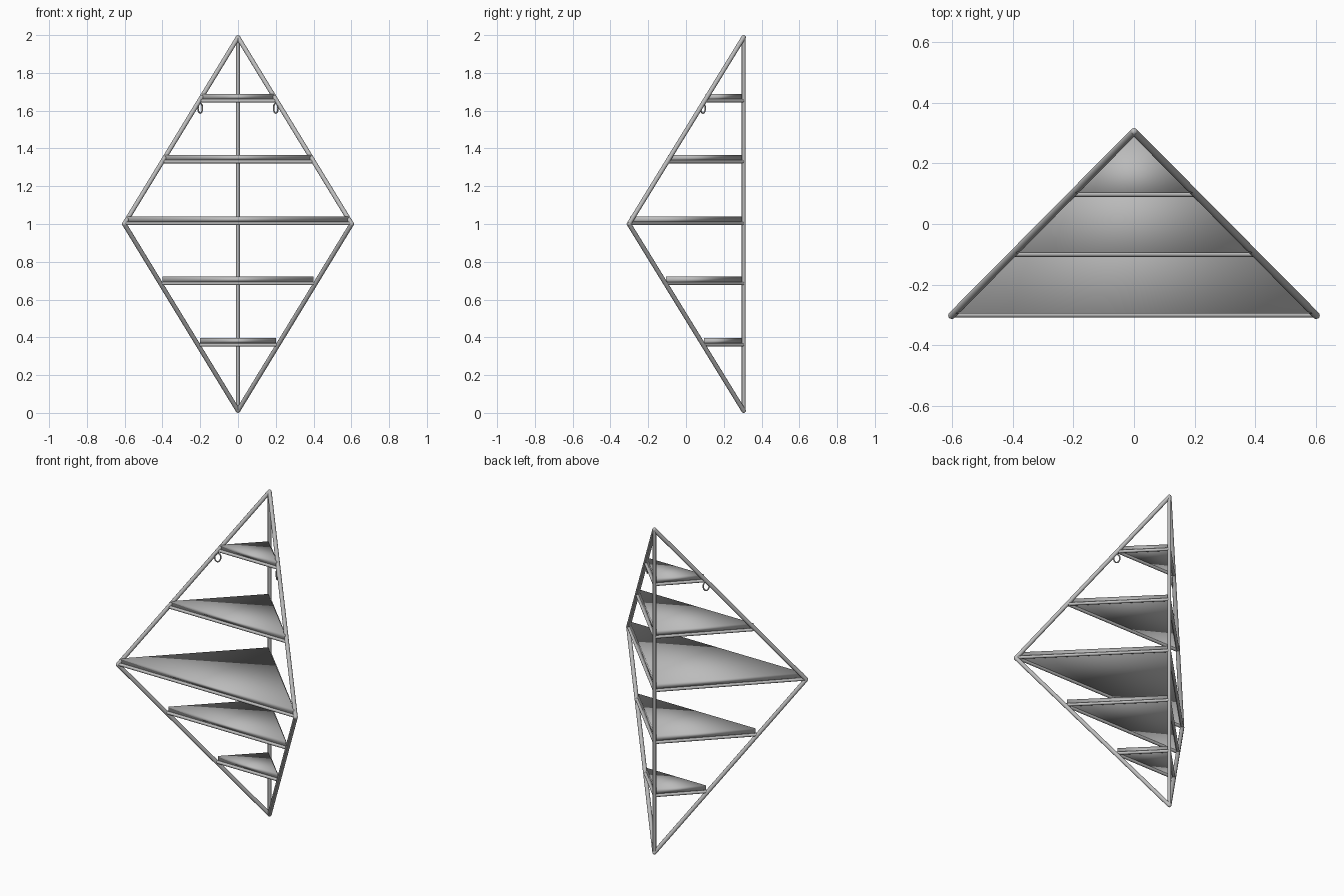
import bpy, bmesh, math
from mathutils import Vector

cube = bpy.data.objects.get("Cube")
if cube:
    bpy.data.objects.remove(cube, do_unlink=True)

metal = bpy.data.materials.new("grey_metal")
metal.use_nodes = True
metal.diffuse_color = (0.5, 0.5, 0.5, 1)
metal.node_tree.nodes["Principled BSDF"].inputs["Base Color"].default_value = (0.5, 0.5, 0.5, 1)

R = 0.012
TOP, BOTTOM = Vector((0, 0.305, 2 - R)), Vector((0, 0.305, R))
RIGHT, LEFT = Vector((-0.602, -0.302, 1)), Vector((0.602, -0.302, 1))


def finish(name, bm, angle=None):
    mesh = bpy.data.meshes.new(name)
    bm.to_mesh(mesh)
    bm.free()
    mesh.materials.append(metal)
    mesh.shade_smooth()
    obj = bpy.data.objects.new(name, mesh)
    bpy.context.collection.objects.link(obj)
    if angle:
        mesh.set_sharp_from_angle(angle=angle)
    return obj


def rods(name, pairs, radius=R):
    """Round rods with ball joints at their ends."""
    bm = bmesh.new()
    for a, b in pairs:
        d = b - a
        rot = d.to_track_quat('Z', 'Y').to_matrix().to_4x4()
        rot.translation = (a + b) / 2
        bmesh.ops.create_cone(bm, cap_ends=True, segments=12, radius1=radius,
                              radius2=radius, depth=d.length, matrix=rot)
        for p in (a, b):
            ball = bmesh.ops.create_uvsphere(bm, u_segments=12, v_segments=8, radius=radius)
            bmesh.ops.translate(bm, vec=p, verts=ball["verts"])
    return finish(name, bm, math.radians(50))


# Diamond frame and the straight rear post
for side, corner in (("right", RIGHT), ("left", LEFT)):
    rods(side + "_upper_rail", [(TOP, corner)])
    rods(side + "_lower_rail", [(corner, BOTTOM)])
rods("rear_post", [(TOP, BOTTOM)], 0.01)


# Triangular shelf board resting on a rod frame
def shelf(name, z):
    t = 1 - abs(z - 1) / (1 - R)
    back = Vector((0, 0.305, z))
    right, left = (Vector((0, 0.305, z)).lerp(Vector((c.x, c.y, z)), t) for c in (RIGHT, LEFT))
    rods(name + "_support", [(right, left), (left, back), (back, right)], 0.009)
    bm = bmesh.new()
    centre = (right + left + back) / 3
    rings = []
    for height in (0.006, 0.036):
        corners = [p + (centre - p).normalized() * 0.012 for p in (right, left, back)]
        rings.append([bm.verts.new((p.x, p.y, z + height)) for p in corners])
    low, high = rings
    bm.faces.new(low[::-1])
    bm.faces.new(high)
    for i in range(3):
        j = (i + 1) % 3
        bm.faces.new((low[i], low[j], high[j], high[i]))
    finish(name + "_board", bm)


for name, z in (("bottom_shelf", 0.36), ("lower_shelf", 0.685), ("middle_shelf", 1.003),
                ("upper_shelf", 1.33), ("top_shelf", 1.652)):
    shelf(name, z)


# Small hanging loops under the top shelf corners
for side, s in (("right", -1), ("left", 1)):
    curve = bpy.data.curves.new(side + "_loop", 'CURVE')
    curve.dimensions = '3D'
    curve.bevel_depth = 0.004
    curve.bevel_resolution = 2
    spline = curve.splines.new('POLY')
    spline.points.add(15)
    for i, p in enumerate(spline.points):
        a = math.tau * i / 16
        r = 0.012 * math.cos(a)
        p.co = (s * (0.2 - r), 0.09 + r, 1.613 + 0.026 * math.sin(a), 1)
    spline.use_cyclic_u = True
    curve.materials.append(metal)
    obj = bpy.data.objects.new(side + "_loop", curve)
    bpy.context.collection.objects.link(obj)
